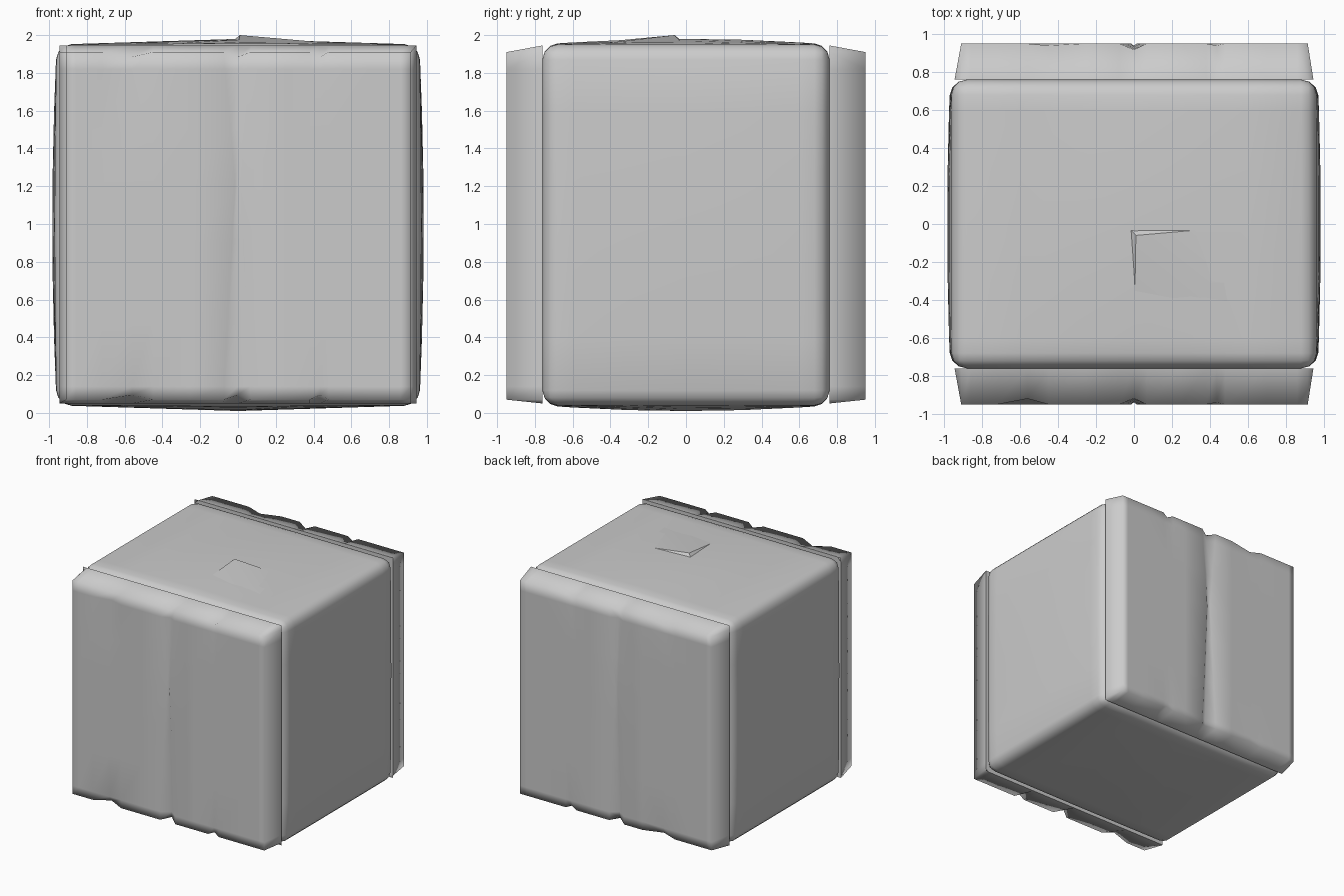
import bpy, bmesh, math
from mathutils import Vector

if "Cube" in bpy.data.objects:
    bpy.data.objects.remove(bpy.data.objects["Cube"])


def finish(name, bm, angle):
    bmesh.ops.recalc_face_normals(bm, faces=bm.faces[:])
    me = bpy.data.meshes.new(name)
    bm.to_mesh(me)
    bm.free()
    ob = bpy.data.objects.new(name, me)
    bpy.context.collection.objects.link(ob)
    bpy.ops.object.select_all(action='DESELECT')
    ob.select_set(True)
    bpy.context.view_layer.objects.active = ob
    bpy.ops.object.shade_smooth_by_angle(angle=math.radians(angle))
    return ob


# Main block: rounded box whose sides, top and bottom bulge gently
bm = bmesh.new()
bmesh.ops.create_cube(bm, size=1)
for v in bm.verts:
    v.co = Vector((v.co.x * 1.92, v.co.y * 1.52, 0.995 + v.co.z * 1.91))
bmesh.ops.bevel(bm, geom=bm.edges[:], offset=0.08, segments=3, profile=0.5, affect='EDGES')
for axis in range(3):
    for t in (-0.6, -0.3, 0, 0.3, 0.6):
        no = Vector((0, 0, 0))
        no[axis] = 1
        co = no * t + Vector((0, 0, 0.995))
        bmesh.ops.bisect_plane(bm, geom=bm.verts[:] + bm.edges[:] + bm.faces[:],
                               plane_co=co, plane_no=no)
for v in bm.verts:
    x, y, z = v.co.x / 0.96, v.co.y / 0.76, (v.co.z - 0.995) / 0.955
    v.co.x += 0.023 * x * (1 - y * y) ** 0.5 * (1 - z * z) if abs(y) < 1 else 0
    if abs(y) < 1:
        v.co.z += 0.03 * z * (1 - abs(x)) * (1 - y * y)
finish("main_block", bm, 50)


# Lifted corner on the top: a shallow fold with a sharp L-shaped step
bm = bmesh.new()
pts = [(-0.05, 0, 1.95), (0.01, -0.06, 2.0), (0.47, -0.02, 1.955),
       (0.85, -0.1, 1.945), (0.8, -0.6, 1.935), (0.1, -0.7, 1.935), (0, -0.65, 1.945),
       (0.4, -0.35, 1.966)]
vs = [bm.verts.new(p) for p in pts]
for f in ((0, 1, 2), (0, 6, 1), (1, 7, 2), (2, 7, 3), (3, 7, 4), (4, 7, 5), (5, 7, 6), (6, 7, 1)):
    bm.faces.new([vs[i] for i in f])
finish("top_fold", bm, 30)


def end_slab(name, side, wide_dent):
    """Tapered end slab with a central crease and chips along its edges."""
    xs = [-0.945, -0.91, -0.86, -0.72, -0.56, -0.45, -0.25, -0.08, 0, 0.07,
          0.25, 0.38, 0.435, 0.48, 0.7, 0.86, 0.915, 0.945]
    zs = [0.05, 0.07, 0.14, 0.5, 0.9, 1.2, 1.5, 1.82, 1.91, 1.945]
    nx, nz = len(xs), len(zs)
    bm = bmesh.new()
    grid = []
    for j, z0 in enumerate(zs):
        row = []
        for i, x0 in enumerate(xs):
            x, z, y = x0, z0, 0.95
            if i in (0, nx - 1) or j in (0, nz - 1):
                y = 0.76
            else:
                edge = 1 if j == nz - 2 else (-1 if j == 1 else 0)
                low = max(0, (1.3 - z) / 1.3)
                high = max(0, (z - 1.2) / 0.75)
                # crease narrows toward mid height
                if i in (7, 9):
                    x *= 0.12 + 0.88 * max(low, high)
                if i == 8:
                    y -= 0.008 + 0.045 * low + 0.025 * high
                    z -= 0.025 * edge
                # chips on the slab edges
                if i == 12 and edge:
                    z -= 0.025 * edge
                    y -= 0.01
                if i == (4 if wide_dent else 5):
                    z -= 0.025 * edge
                    if edge or (wide_dent and j == nz - 3):
                        y -= 0.03 if wide_dent else 0.01
            row.append(bm.verts.new((x, side * y, z)))
        grid.append(row)
    for j in range(nz - 1):
        for i in range(nx - 1):
            bm.faces.new((grid[j][i], grid[j][i + 1], grid[j + 1][i + 1], grid[j + 1][i]))
    # flat inner face
    bm.faces.new(grid[0] + [r[-1] for r in grid[1:]] + grid[-1][-2::-1]
                 + [r[0] for r in grid[-2:0:-1]])
    finish(name, bm, 84)


end_slab("front_slab", -1, True)
end_slab("back_slab", 1, False)
